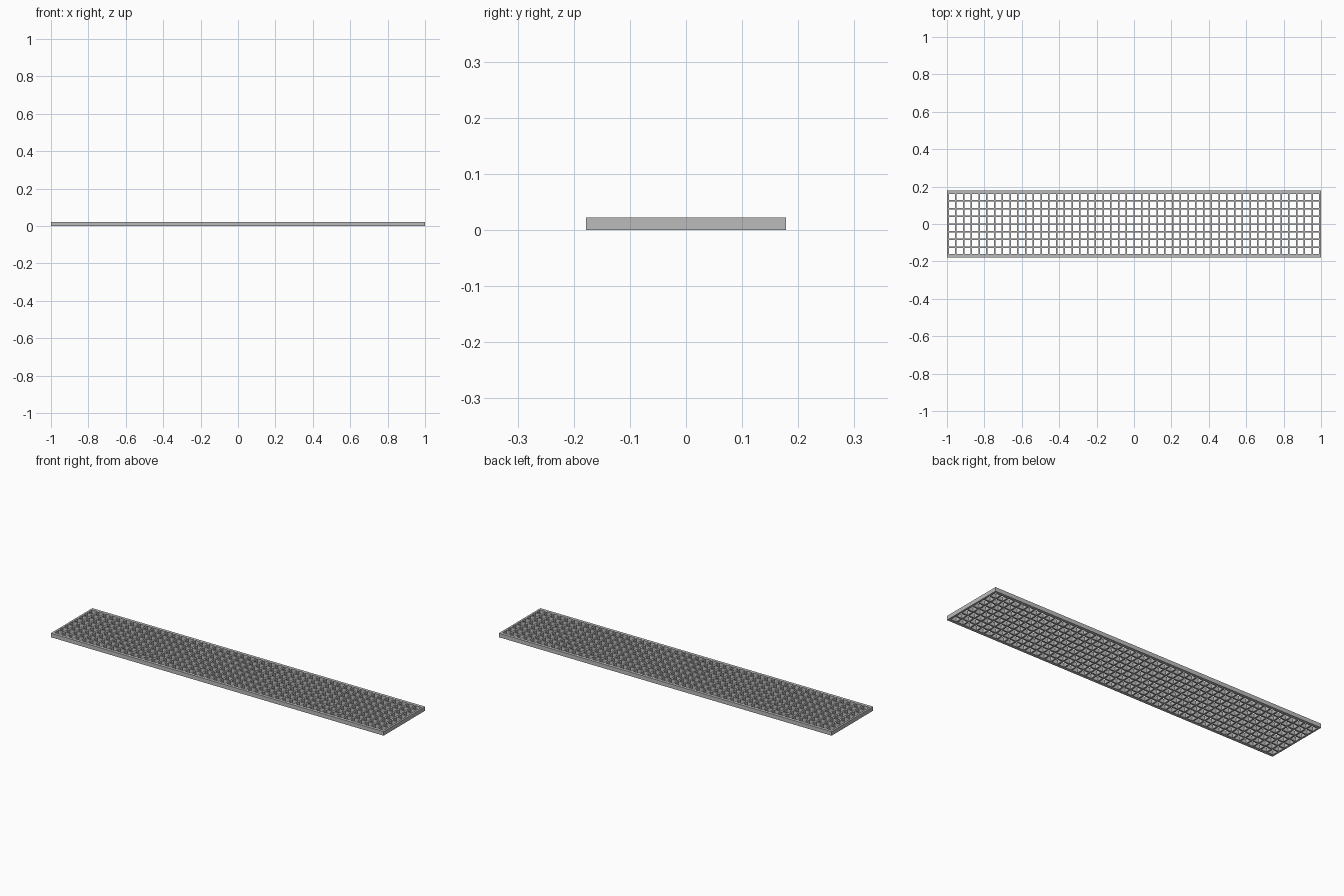
import bpy, bmesh

cube = bpy.data.objects.get("Cube")
if cube:
    bpy.data.objects.remove(cube, do_unlink=True)

LENGTH, WIDTH, HEIGHT = 2.0, 0.356, 0.022
COLS, ROWS, PITCH, BAR = 48, 8, 0.0414, 0.008

steel = bpy.data.materials.new("steel grey")
steel.use_nodes = True
grey = (0.5, 0.5, 0.5, 1)
steel.diffuse_color = grey
steel.node_tree.nodes["Principled BSDF"].inputs["Base Color"].default_value = grey


def lines(count):
    """Both edges of every opening, centred on zero."""
    hole = (PITCH - BAR) / 2
    centres = [(i - (count - 1) / 2) * PITCH for i in range(count)]
    return [c + s * hole for c in centres for s in (-1, 1)]


def slab(name, xs, ys, is_open):
    """Solid plate on the given lines, with through openings."""
    bm = bmesh.new()
    verts = [[bm.verts.new((x, y, 0)) for y in ys] for x in xs]
    for i in range(len(xs) - 1):
        for j in range(len(ys) - 1):
            if not is_open(i, j):
                bm.faces.new((verts[i][j], verts[i + 1][j],
                              verts[i + 1][j + 1], verts[i][j + 1]))
    bmesh.ops.delete(bm, geom=[v for v in bm.verts if not v.link_faces], context='VERTS')
    top = bmesh.ops.extrude_face_region(bm, geom=bm.faces[:])["geom"]
    bmesh.ops.translate(bm, vec=(0, 0, HEIGHT),
                        verts=[g for g in top if isinstance(g, bmesh.types.BMVert)])
    bmesh.ops.recalc_face_normals(bm, faces=bm.faces[:])
    mesh = bpy.data.meshes.new(name)
    bm.to_mesh(mesh)
    bm.free()
    mesh.materials.append(steel)
    obj = bpy.data.objects.new(name, mesh)
    bpy.context.collection.objects.link(obj)
    return obj


# Bars and outer frame as one welded lattice
xs = [-LENGTH / 2] + lines(COLS) + [LENGTH / 2]
ys = [-WIDTH / 2] + lines(ROWS) + [WIDTH / 2]
slab("floor_grating", xs, ys, lambda i, j: i % 2 == 1 and j % 2 == 1)
